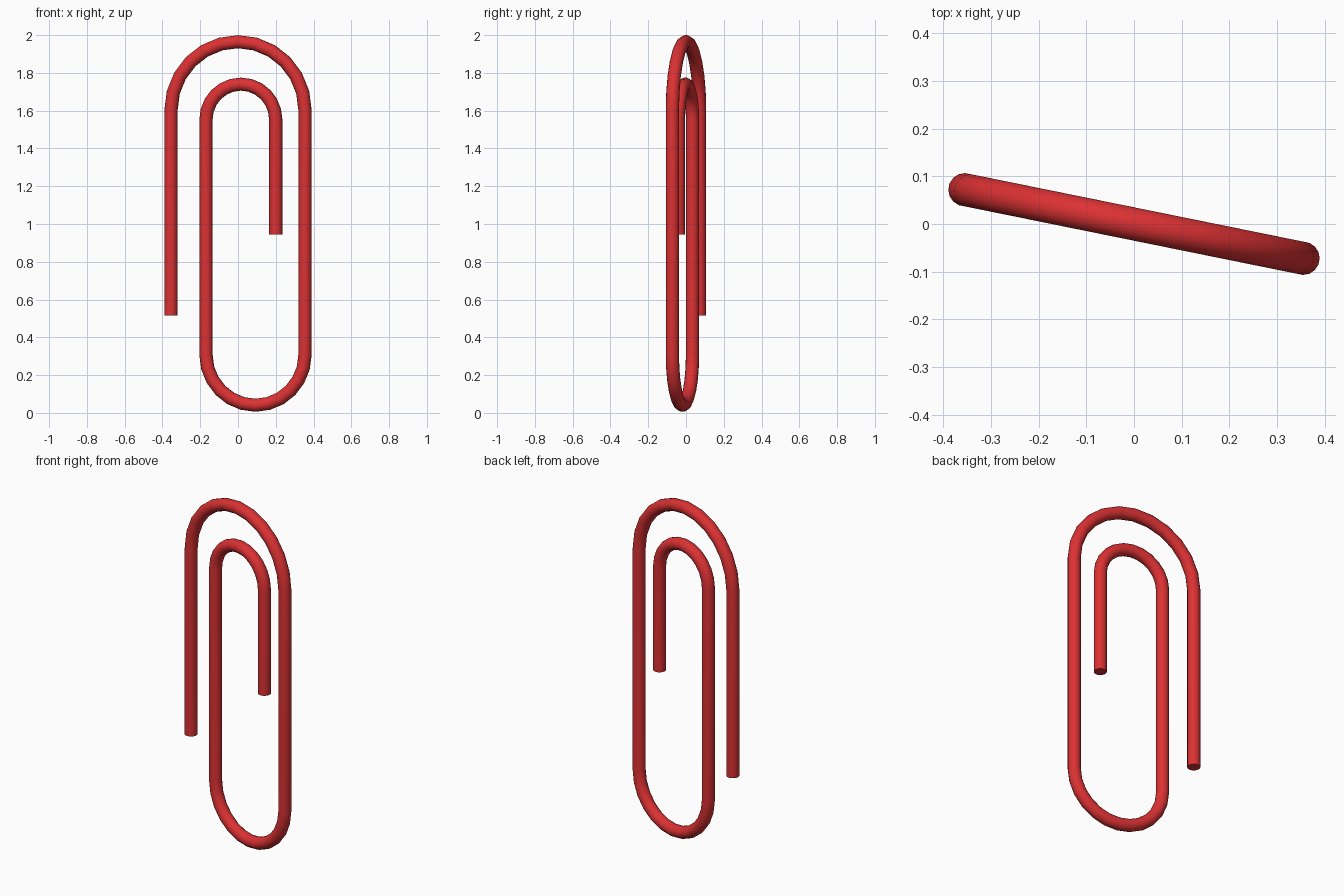
import bpy
from math import pi, sin, cos, atan2, radians
from mathutils import Vector

cube = bpy.data.objects.get("Cube")
if cube:
    bpy.data.objects.remove(cube, do_unlink=True)

WIRE_RADIUS = 0.035
ARC_STEPS = 12
TILT = -atan2(0.072, 0.355)      # the flat clip is turned about the vertical

# Red plastic coating
red = bpy.data.materials.new("red_coating")
red.use_nodes = True
colour = (0.71, 0.031, 0.033, 1)
red.diffuse_color = colour
bsdf = red.node_tree.nodes["Principled BSDF"]
bsdf.inputs["Base Color"].default_value = colour
bsdf.inputs["Roughness"].default_value = 0.5


def bend(u_from, u_to, z, side):
    """Half circle joining two straight legs; side is 1 for over, -1 for under."""
    mid, r = (u_from + u_to) / 2, (u_from - u_to) / 2
    return [(mid + r * cos(pi * i / ARC_STEPS),
             z + side * abs(r) * sin(pi * i / ARC_STEPS))
            for i in range(ARC_STEPS + 1)]


# Leg positions across the clip
outer, inner_left, inner_right = 0.362, -0.173, 0.204

# Wire path: outer end, big top bend, bottom bend, small top bend, inner end
path = [(-outer, 0.515)]
path += bend(-outer, outer, 1.603, 1)
path += bend(outer, inner_left, 0.308, -1)
path += bend(inner_left, inner_right, 1.552, 1)
path += [(inner_right, 0.945)]

# Round wire swept along the path
curve = bpy.data.curves.new("wire", "CURVE")
curve.dimensions = "3D"
curve.bevel_depth = WIRE_RADIUS
curve.bevel_resolution = 6
curve.use_fill_caps = True
spline = curve.splines.new("POLY")
spline.points.add(len(path) - 1)
for point, (u, z) in zip(spline.points, path):
    point.co = Vector((u * cos(TILT), u * sin(TILT), z, 1))
curve.materials.append(red)

clip = bpy.data.objects.new("bent_wire_clip", curve)
bpy.context.collection.objects.link(clip)
bpy.ops.object.select_all(action="DESELECT")
clip.select_set(True)
bpy.context.view_layer.objects.active = clip
bpy.ops.object.convert(target="MESH")
bpy.ops.object.shade_smooth_by_angle(angle=radians(40))
